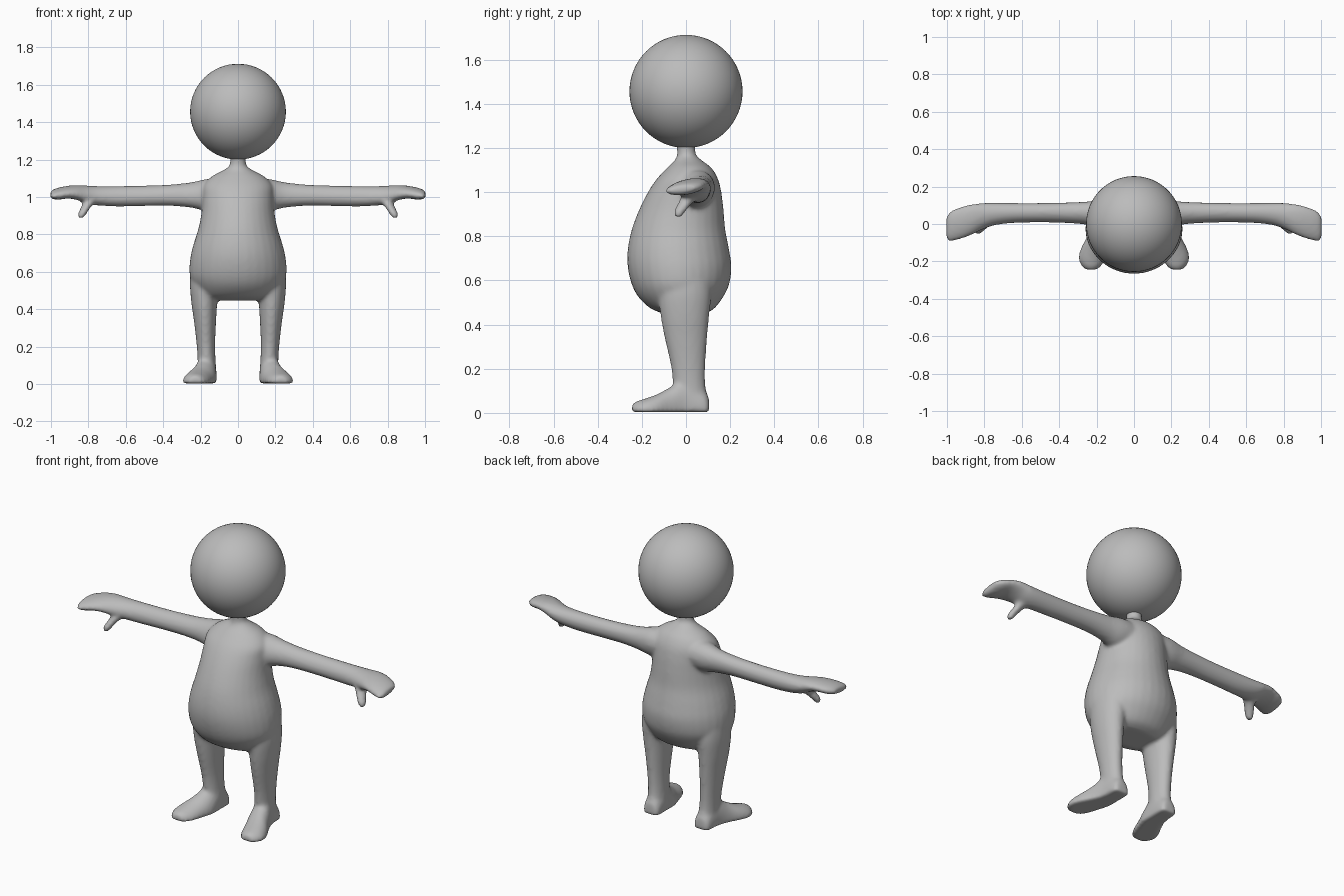
import bpy, bmesh, math
from mathutils import Vector

grey = bpy.data.materials.new("plain grey")
grey.diffuse_color = (0.5, 0.5, 0.5, 1)


def spline(rows, steps=5):
    """Smoothly interpolate rows of numbers (Catmull-Rom)."""
    rows = [Vector(r) for r in rows]
    out = []
    for i in range(len(rows) - 1):
        p0, p1 = rows[max(i - 1, 0)], rows[i]
        p2, p3 = rows[i + 1], rows[min(i + 2, len(rows) - 1)]
        for k in range(steps):
            t = k / steps
            out.append(0.5 * (2 * p1 + (p2 - p0) * t + (2 * p0 - 5 * p1 + 4 * p2 - p3) * t * t
                              + (3 * p1 - p0 - 3 * p2 + p3) * t ** 3))
    return out + [rows[-1]]


def loft(bm, axis, rows, side=1, floor=None, tilt=0, sides=32):
    """Closed tube along an axis; each row is position, low/high edge pairs of the other two axes."""
    others = [a for a in range(3) if a != axis]
    rings = []
    for pos, a0, a1, b0, b1 in spline(rows):
        ring = []
        for k in range(sides):
            t = 2 * math.pi * k / sides
            u = (a1 - a0) / 2 * math.cos(t)
            co = [0, 0, 0]
            co[axis] = pos
            co[others[0]] = (a0 + a1) / 2 + u
            co[others[1]] = (b0 + b1) / 2 + (b1 - b0) / 2 * math.sin(t) + tilt * u
            if floor is not None:
                co[2] = max(co[2], floor)
            co[0] *= side
            ring.append(bm.verts.new(co))
        rings.append(ring)
    for r, s in zip(rings, rings[1:]):
        for k in range(sides):
            j = (k + 1) % sides
            bm.faces.new((r[k], r[j], s[j], s[k]))
    bm.faces.new(rings[0])
    bm.faces.new(rings[-1])


bm = bmesh.new()

# Torso and neck: z, x range, y range
torso = [(0.447, .17, -.09, .08), (0.47, .205, -.155, .125), (0.52, .235, -.212, .165),
         (0.58, .258, -.245, .195), (0.66, .257, -.264, .206), (0.74, .24, -.264, .195),
         (0.83, .212, -.246, .178), (0.92, .195, -.212, .17), (1.0, .19, -.172, .16),
         (1.06, .185, -.132, .145), (1.11, .14, -.085, .115), (1.145, .075, -.05, .07),
         (1.175, .043, -.04, .043), (1.24, .045, -.045, .045)]
loft(bm, 2, [(z, -w, w, f, b) for z, w, f, b in torso])

for s in (-1, 1):
    # Arm and hand: x, y range, z range
    loft(bm, 0, [(.08, -.07, .13, .92, 1.10), (.17, -.035, .13, .925, 1.095),
                 (.25, -.005, .12, .943, 1.078), (.36, .005, .115, .953, 1.066),
                 (.5, .009, .112, .952, 1.06), (.65, .005, .112, .95, 1.058),
                 (.75, -.008, .113, .955, 1.058), (.81, -.03, .112, .965, 1.06),
                 (.86, -.055, .107, .985, 1.062), (.91, -.075, .096, .993, 1.058),
                 (.96, -.09, .08, .987, 1.048), (.99, -.092, .06, .99, 1.037),
                 (1.004, -.075, .04, 1.0, 1.026)], s, tilt=.12)
    # Thumb: z, x range, y range
    loft(bm, 2, [(1.0, .75, .83, -.01, .07), (.97, .765, .83, -.025, .05),
                 (.94, .79, .843, -.043, .02), (.91, .81, .857, -.055, -.004),
                 (.888, .825, .855, -.05, -.02)], s)
    # Leg: z, x range, y range
    loft(bm, 2, [(.64, .08, .25, -.11, .11), (.54, .095, .257, -.125, .115),
                 (.44, .11, .25, -.115, .105), (.34, .117, .236, -.097, .096),
                 (.22, .122, .222, -.07, .088), (.13, .12, .216, -.06, .088),
                 (.05, .115, .216, -.07, .1), (.006, .122, .21, -.06, .09)], s)
    # Foot with a flat sole: y, x range, z range
    loft(bm, 1, [(.105, .135, .195, -.02, .06), (.085, .117, .215, -.05, .1),
                 (.0, .114, .225, -.08, .16), (-.07, .117, .252, -.07, .118),
                 (-.13, .135, .284, -.055, .085), (-.185, .152, .297, -.045, .065),
                 (-.225, .175, .28, -.03, .052), (-.245, .2, .256, -.015, .038)], s, floor=.003)

bmesh.ops.recalc_face_normals(bm, faces=bm.faces)
mesh = bpy.data.meshes.new("body")
bm.to_mesh(mesh)
bm.free()
mesh.materials.append(grey)
body = bpy.data.objects.new("body", mesh)
bpy.context.collection.objects.link(body)

# Fuse the limbs into one skin and soften the joints
fuse = body.modifiers.new("fuse", 'REMESH')
fuse.mode = 'VOXEL'
fuse.voxel_size = 0.01
fuse.use_smooth_shade = True
soften = body.modifiers.new("soften", 'SMOOTH')
soften.factor = 0.5
soften.iterations = 8

# Head
bpy.ops.mesh.primitive_uv_sphere_add(segments=64, ring_count=32, radius=.256, location=(0, 0, 1.456))
head = bpy.context.object
head.name = "head"
head.data.materials.append(grey)
bpy.ops.object.shade_smooth()
